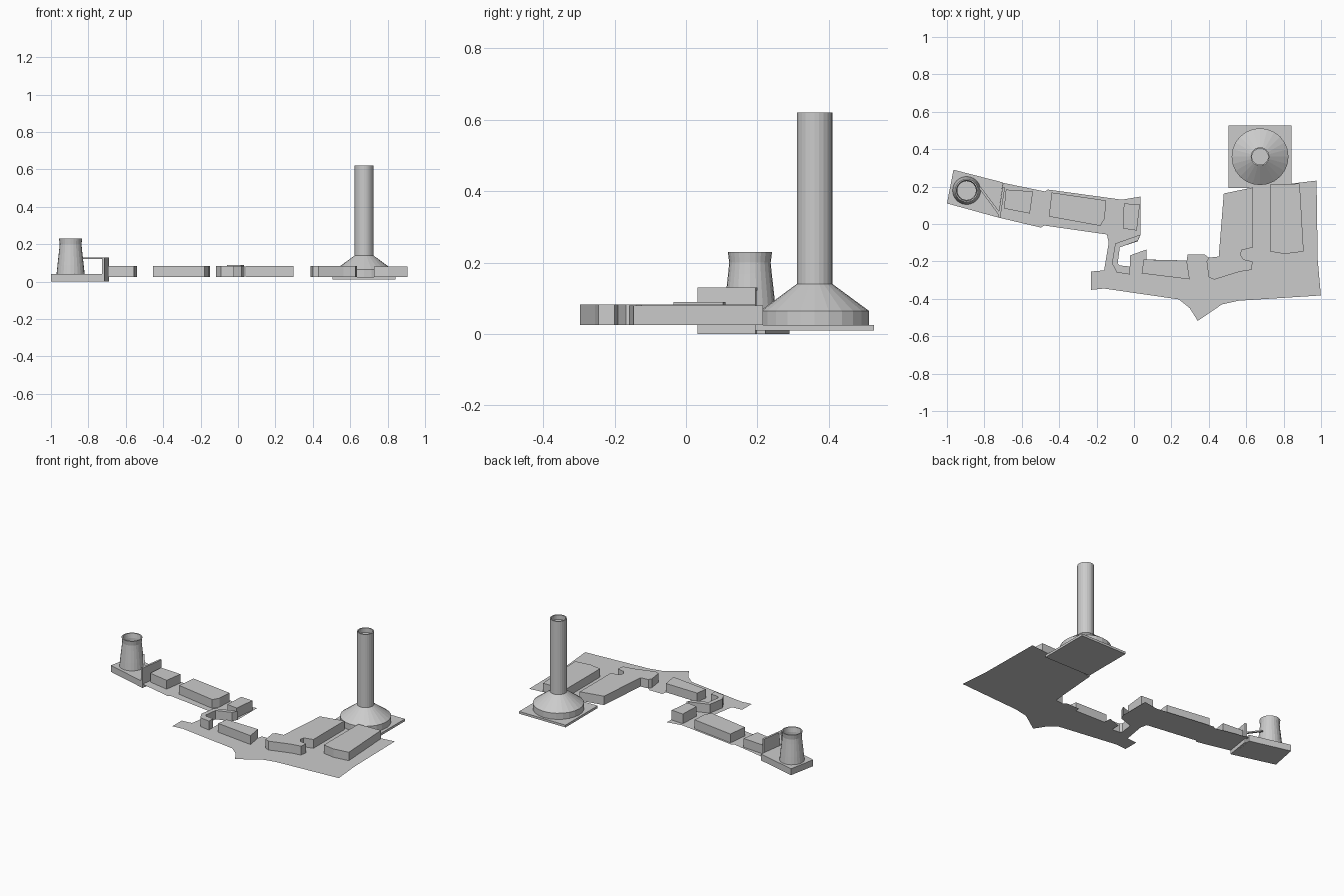
import bpy, bmesh, math
from mathutils import Vector

if "Cube" in bpy.data.objects:
    bpy.data.objects.remove(bpy.data.objects["Cube"])

G = 0.025      # ground level
ROOF = 0.083   # usual roof height


def finish(name, bm, smooth=None):
    bmesh.ops.recalc_face_normals(bm, faces=bm.faces)
    me = bpy.data.meshes.new(name)
    bm.to_mesh(me)
    bm.free()
    ob = bpy.data.objects.new(name, me)
    bpy.context.collection.objects.link(ob)
    if smooth:
        bpy.ops.object.select_all(action='DESELECT')
        ob.select_set(True)
        bpy.context.view_layer.objects.active = ob
        bpy.ops.object.shade_smooth_by_angle(angle=math.radians(smooth))
    return ob


def prism(name, outline, z0, z1):
    """Extrude a plan outline upward between two heights."""
    bm = bmesh.new()
    low = [bm.verts.new((x, y, z0)) for x, y in outline]
    high = [bm.verts.new((x, y, z1)) for x, y in outline]
    n = len(outline)
    bm.faces.new(low[::-1])
    bm.faces.new(high)
    for i in range(n):
        j = (i + 1) % n
        bm.faces.new((low[i], low[j], high[j], high[i]))
    return finish(name, bm)


def lathe(name, centre, profile, sides, cap_end=False):
    """Revolve (radius, height) points about a vertical axis."""
    bm = bmesh.new()
    rings = []
    for r, z in profile:
        rings.append([bm.verts.new((centre[0] + r * math.cos(2 * math.pi * k / sides),
                                    centre[1] + r * math.sin(2 * math.pi * k / sides), z))
                      for k in range(sides)])
    for a, b in zip(rings, rings[1:]):
        for k in range(sides):
            m = (k + 1) % sides
            bm.faces.new((a[k], a[m], b[m], b[k]))
    bm.faces.new(rings[0][::-1])
    if cap_end:
        bm.faces.new(rings[-1])
    return finish(name, bm)


# Ground sheet joining both halves of the site
ground = [(-.70, .22), (-.477, .174), (-.46, .184), (-.065, .13), (.036, .147),
          (.036, -.056), (.02, -.093), (-.08, -.125), (-.092, -.21), (-.075, -.225),
          (-.022, -.228), (-.022, -.168), (.068, -.136), (.068, -.19), (.282, -.195),
          (.287, -.163), (.378, -.163), (.40, -.18), (.453, -.174), (.48, .163),
          (.635, .195), (.843, .216), (.976, .232), (.982, -.19), (.999, -.382),
          (.56, -.41), (.47, -.43), (.341, -.518), (.298, -.45), (.24, -.403),
          (-.16, -.345), (-.23, -.352), (-.23, -.254), (-.16, -.248), (-.135, -.10),
          (-.145, -.056), (-.48, -.008), (-.498, -.019), (-.727, .035)]
bm = bmesh.new()
f = bm.faces.new([bm.verts.new((x, y, G)) for x, y in ground])
f.normal_update()
if f.normal.z < 0:
    f.normal_flip()
bmesh.ops.triangulate(bm, faces=bm.faces[:])
finish("ground_sheet", bm)

# Flat-roofed buildings: plan outline and roof height
buildings = {
    "west_block": ([(-.685, .184), (-.54, .174), (-.557, .056), (-.695, .083)], ROOF),
    "long_hall": ([(-.44, .168), (-.15, .126), (-.156, .03), (-.18, -.01), (-.455, .04)], ROOF),
    "small_block": ([(-.054, .11), (.031, .104), (.015, -.035), (-.06, -.024)], .089),
    "curved_block": ([(.036, -.056), (-.10, -.104), (-.118, -.21), (-.092, -.259), (-.022, -.27),
                      (-.022, -.227), (-.075, -.222), (-.087, -.21), (-.076, -.125), (.02, -.09)], ROOF),
    "middle_hall": ([(.052, -.19), (.282, -.195), (.298, -.296), (.041, -.264)], ROOF),
    "corner_hall": ([(.48, .163), (.635, .195), (.635, -.125), (.575, -.14), (.57, -.168),
                     (.587, -.19), (.635, -.2), (.628, -.245), (.565, -.255), (.43, -.297),
                     (.40, -.286), (.388, -.2), (.40, -.18), (.453, -.174)], ROOF),
    "east_hall": ([(.726, .21), (.886, .216), (.907, -.147), (.806, -.16), (.726, -.147)], .08),
}
for name, (outline, top) in buildings.items():
    prism(name, outline, G, top)

# Chimney yard: thin plinth, conical base and open stack
prism("chimney_plinth", [(.506, .193), (.843, .193), (.843, .526), (.506, .526)], .01, G)
lathe("chimney_stack", (.674, .36),
      [(.152, G), (.152, .065), (.05, .14), (.05, .62), (.043, .62), (.043, .59)], 24, True)

# Cooling tower yard: skewed plinth, waisted tower
prism("tower_plinth", [(-.965, .29), (-.70, .222), (-.727, .035), (-1.0, .11)], 0, .042)
lathe("cooling_tower", (-.895, .179),
      [(.075, .042), (.070, .09), (.061, .17), (.058, .2), (.062, .23),
       (.055, .23), (.050, .2), (.050, .17), (.06, .09)], 24, True)

# Boundary wall and thin brace running back to the tower
prism("boundary_wall", [(-.727, .035), (-.715, .032), (-.69, .195), (-.703, .198)], .0, .13)
prism("tower_brace", [(-.83, .193), (-.82, .2), (-.717, .062), (-.725, .05)], .122, .13)
